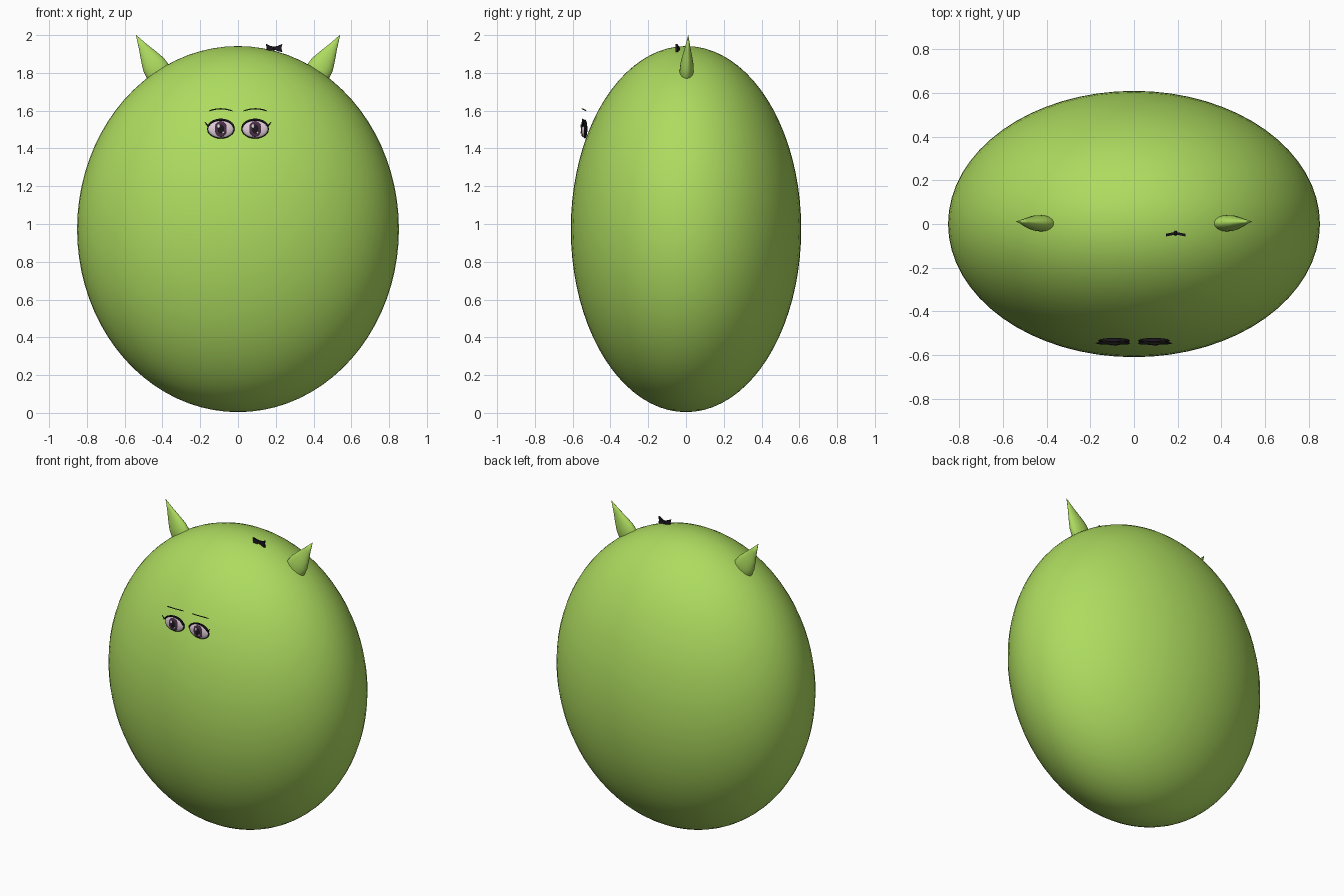
import bpy, bmesh, math
from mathutils import Vector

if "Cube" in bpy.data.objects:
    bpy.data.objects.remove(bpy.data.objects["Cube"])


def material(name, *rgb):
    m = bpy.data.materials.new(name)
    m.use_nodes = True
    m.diffuse_color = (*rgb, 1)
    m.node_tree.nodes["Principled BSDF"].inputs["Base Color"].default_value = (*rgb, 1)
    return m


green = material("leaf green", 0.42, 0.71, 0.115)
black = material("soft black", 0.012, 0.009, 0.014)
pale = material("eye white", 0.75, 0.62, 0.70)
plum = material("iris plum", 0.075, 0.03, 0.065)
white = material("highlight white", 0.9, 0.88, 0.9)
olive = material("brow olive", 0.04, 0.06, 0.015)


def finish(name, bm, mat, smooth=True):
    bmesh.ops.recalc_face_normals(bm, faces=bm.faces)
    mesh = bpy.data.meshes.new(name)
    bm.to_mesh(mesh)
    bm.free()
    mesh.materials.append(mat)
    for p in mesh.polygons:
        p.use_smooth = smooth
    obj = bpy.data.objects.new(name, mesh)
    bpy.context.collection.objects.link(obj)
    return obj


def ellipsoid(name, centre, radii, mat, segments=24, rings=12):
    bm = bmesh.new()
    bmesh.ops.create_uvsphere(bm, u_segments=segments, v_segments=rings, radius=1)
    bmesh.ops.scale(bm, vec=radii, verts=bm.verts)
    bmesh.ops.translate(bm, vec=centre, verts=bm.verts)
    return finish(name, bm, mat)


def tube(name, points, radii, mat, sides=8, depth=1.0):
    """Loft round sections along a path lying close to the xz plane."""
    bm = bmesh.new()
    pts = [Vector(p) for p in points]
    rings = []
    for i, p in enumerate(pts):
        along = (pts[min(i + 1, len(pts) - 1)] - pts[max(i - 1, 0)]).normalized()
        u = Vector((0, 1, 0)).cross(along).normalized()
        v = along.cross(u)
        angles = [2 * math.pi * k / sides for k in range(sides)]
        rings.append([bm.verts.new(p + radii[i] * (u * math.cos(a) + v * depth * math.sin(a)))
                      for a in angles])
    for a, b in zip(rings, rings[1:]):
        for k in range(sides):
            j = (k + 1) % sides
            bm.faces.new((a[k], a[j], b[j], b[k]))
    bm.faces.new(rings[0])
    bm.faces.new(rings[-1])
    return finish(name, bm, mat)


# Egg-shaped body
ellipsoid("body", (0, 0, 0.973), (0.852, 0.61, 0.969), green, 64, 40)

for side, s in (("left", 1), ("right", -1)):
    # Pointed horn, flattened front to back
    tip = Vector((0.54 * s, 0.012, 2.0))
    axis = Vector((0.515 * s, 0.04, 0.857))
    profile = [(0.28, 0.055), (0.225, 0.069), (0.18, 0.064), (0.13, 0.047),
               (0.07, 0.024), (0, 0.001)]
    tube(side + "_horn", [tip - axis * d for d, r in profile],
         [r for d, r in profile], green, 24, 0.54)

    # Layered eye
    x, z = 0.091 * s, 1.503
    ellipsoid(side + "_eye_rim", (x, -0.535, z), (0.073, 0.013, 0.051), black)
    ellipsoid(side + "_eyeball", (x, -0.539, z - 0.001), (0.068, 0.014, 0.045), pale)
    ellipsoid(side + "_iris", (x, -0.549, z), (0.034, 0.006, 0.042), plum)
    ellipsoid(side + "_pupil", (x, -0.553, z), (0.018, 0.004, 0.025), black)
    ellipsoid(side + "_highlight", (x - 0.012, -0.556, z + 0.015), (0.008, 0.002, 0.01), white, 12, 8)
    ellipsoid(side + "_small_highlight", (x + 0.012, -0.556, z - 0.019), (0.005, 0.002, 0.006), white, 12, 8)

    # Upper lid with an outward lash flick
    lid = []
    for k in range(13):
        a = math.pi * (0.95 - 0.85 * k / 12)
        lid.append((x + s * 0.071 * math.cos(a), -0.546, z + 0.05 * math.sin(a)))
    lid.append((x + s * 0.086, -0.546, z + 0.038))
    tube(side + "_lash", lid, [0.002] + [0.005] * 12 + [0.0008], black)
    tube(side + "_lower_lash", [(x + s * 0.058, -0.546, z + 0.022), (x + s * 0.082, -0.546, z + 0.022)],
         [0.004, 0.0008], black)

    # Arched eyebrow
    brow = []
    for k in range(11):
        t = k / 5 - 1
        brow.append((s * (0.092 + 0.062 * t), -0.55 + 0.024 * t * t, 1.61 - 0.012 * t * t))
    tube(side + "_eyebrow", brow, [0.0015] + [0.003] * 9 + [0.0015], olive)

# Small bow on top of the head
for side, s in (("left", 1), ("right", -1)):
    outline = [(0, -0.007), (0.022, -0.017), (0.044, -0.021), (0.039, 0),
               (0.044, 0.023), (0.022, 0.013), (0, 0.007)]
    bm = bmesh.new()
    face = bm.faces.new([bm.verts.new((0.191 + s * a, -0.036 - a * 0.2, 1.931 + b)) for a, b in outline])
    made = bmesh.ops.extrude_face_region(bm, geom=[face])["geom"]
    bmesh.ops.translate(bm, vec=(0, -0.012, 0),
                        verts=[v for v in made if isinstance(v, bmesh.types.BMVert)])
    finish(side + "_bow_loop", bm, black, False)
ellipsoid("bow_knot", (0.191, -0.042, 1.929), (0.009, 0.011, 0.012), black, 12, 8)
